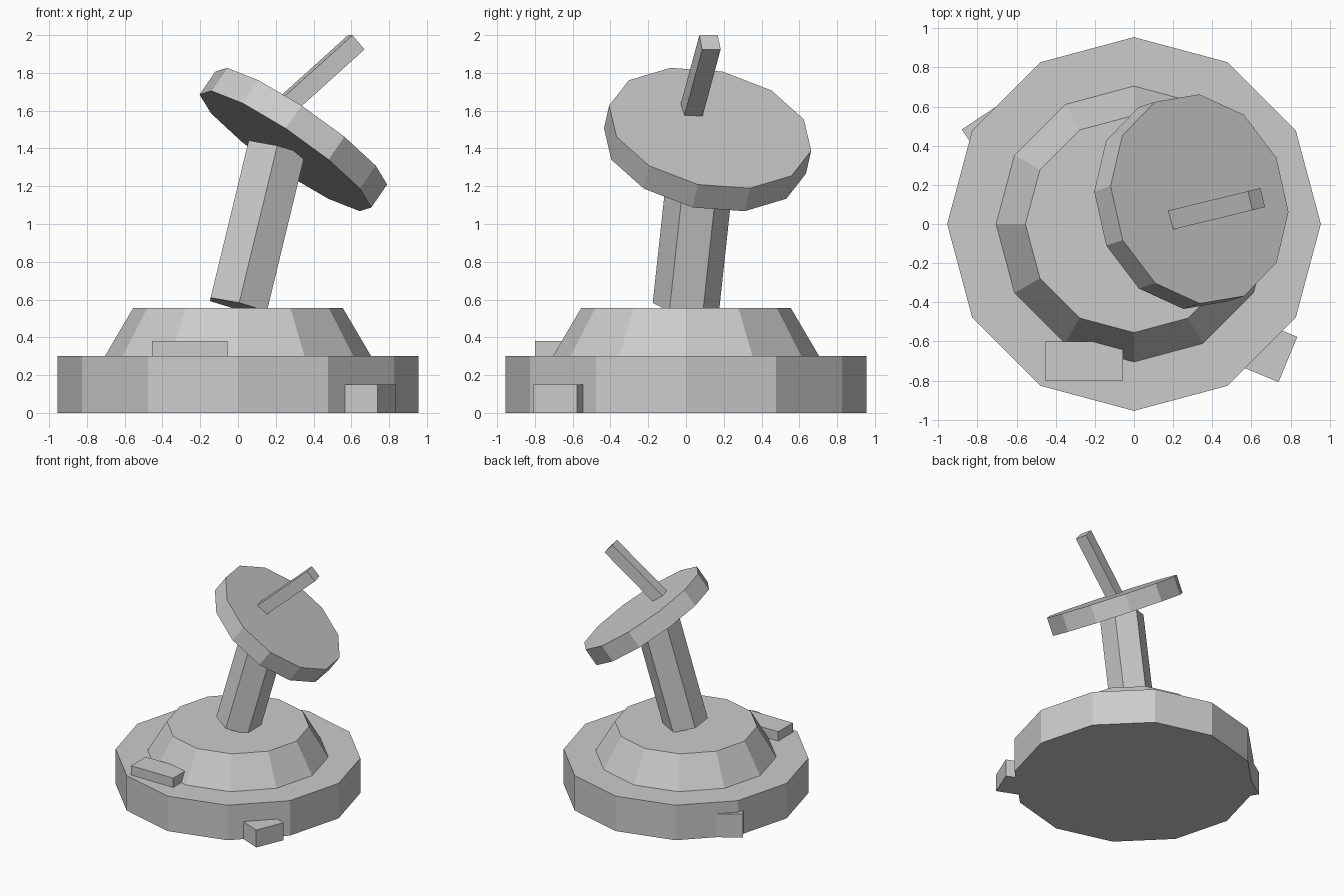
import bpy
import bmesh
from math import radians
from mathutils import Matrix, Vector

cube = bpy.data.objects.get("Cube")
if cube:
    bpy.data.objects.remove(cube, do_unlink=True)

# Single plain grey for every part
grey = bpy.data.materials.new("plain_grey")
grey.use_nodes = True
colour = (0.6, 0.6, 0.6, 1)
grey.diffuse_color = colour
grey.node_tree.nodes["Principled BSDF"].inputs["Base Color"].default_value = colour


def finish(name, bm, matrix):
    """Turn a bmesh into a flat-shaded grey object."""
    mesh = bpy.data.meshes.new(name)
    bm.transform(matrix)
    bm.to_mesh(mesh)
    bm.free()
    mesh.materials.append(grey)
    obj = bpy.data.objects.new(name, mesh)
    bpy.context.collection.objects.link(obj)
    return obj


def frame(origin, axis, corner):
    """Matrix with local z along axis and local x towards corner."""
    z = Vector(axis).normalized()
    x = Vector(corner)
    x = (x - z * x.dot(z)).normalized()
    y = z.cross(x)
    rot = Matrix((x, y, z)).transposed().to_4x4()
    return Matrix.Translation(origin) @ rot


def prism(name, sides, r_low, r_high, length, base, axis=(0, 0, 1), corner=(1, 0, 0)):
    """Prism or truncated cone rising from base along axis."""
    bm = bmesh.new()
    bmesh.ops.create_cone(bm, cap_ends=True, segments=sides, radius1=r_low,
                          radius2=r_high, depth=length)
    # put the first rim vertex on local x
    first = bm.verts[:][0].co.to_2d()
    turn = Matrix.Rotation(first.angle_signed(Vector((1, 0))) * -1, 4, "Z")
    lift = Matrix.Translation((0, 0, length / 2))
    return finish(name, bm, frame(base, axis, corner) @ lift @ turn)


def box(name, size, base, matrix=None, turn=0):
    """Box standing on base, turned about z or placed by a matrix."""
    bm = bmesh.new()
    bmesh.ops.create_cube(bm, size=1)
    bm.transform(Matrix.Translation((0, 0, size[2] / 2)) @ Matrix.Diagonal((*size, 1)))
    place = matrix or Matrix.Translation(base) @ Matrix.Rotation(radians(turn), 4, "Z")
    return finish(name, bm, place)


# Round stepped base
prism("base_drum", 12, 0.955, 0.955, 0.30, (0, 0, 0))
prism("base_collar", 12, 0.705, 0.555, 0.255, (0, 0, 0.30))

# Loose blocks around the base
box("top_block", (0.40, 0.20, 0.13), (-0.255, -0.70, 0.25))
box("front_block", (0.25, 0.30, 0.15), (0.648, -0.635, 0), turn=67.5)
box("back_block", (0.30, 0.25, 0.20), (-0.686, 0.462, 0), turn=33.5)

# Leaning six-sided post
prism("post", 6, 0.177, 0.177, 0.861, (0.002, 0, 0.565),
      axis=(0.242, 0.108, 1), corner=(0, 1, 0))

# Tilted dish
dish_axis = Vector((0.69, 0.225, 1)).normalized()
dish_top = Vector((0.335, 0.128, 1.508))
prism("dish", 12, 0.548, 0.548, 0.15, dish_top - dish_axis * 0.15,
      axis=dish_axis, corner=(-0.453, 0.066, 0.30))

# Square feed rod leaving the dish
rod_axis = Vector((0.731, 0.178, 0.659)).normalized()
rod_end = Vector((0.626, 0.127, 1.962))
box("feed_rod", (0.10, 0.10, 0.60), None,
    matrix=frame(rod_end - rod_axis * 0.60, rod_axis, (0.237, -0.97, 0)))
